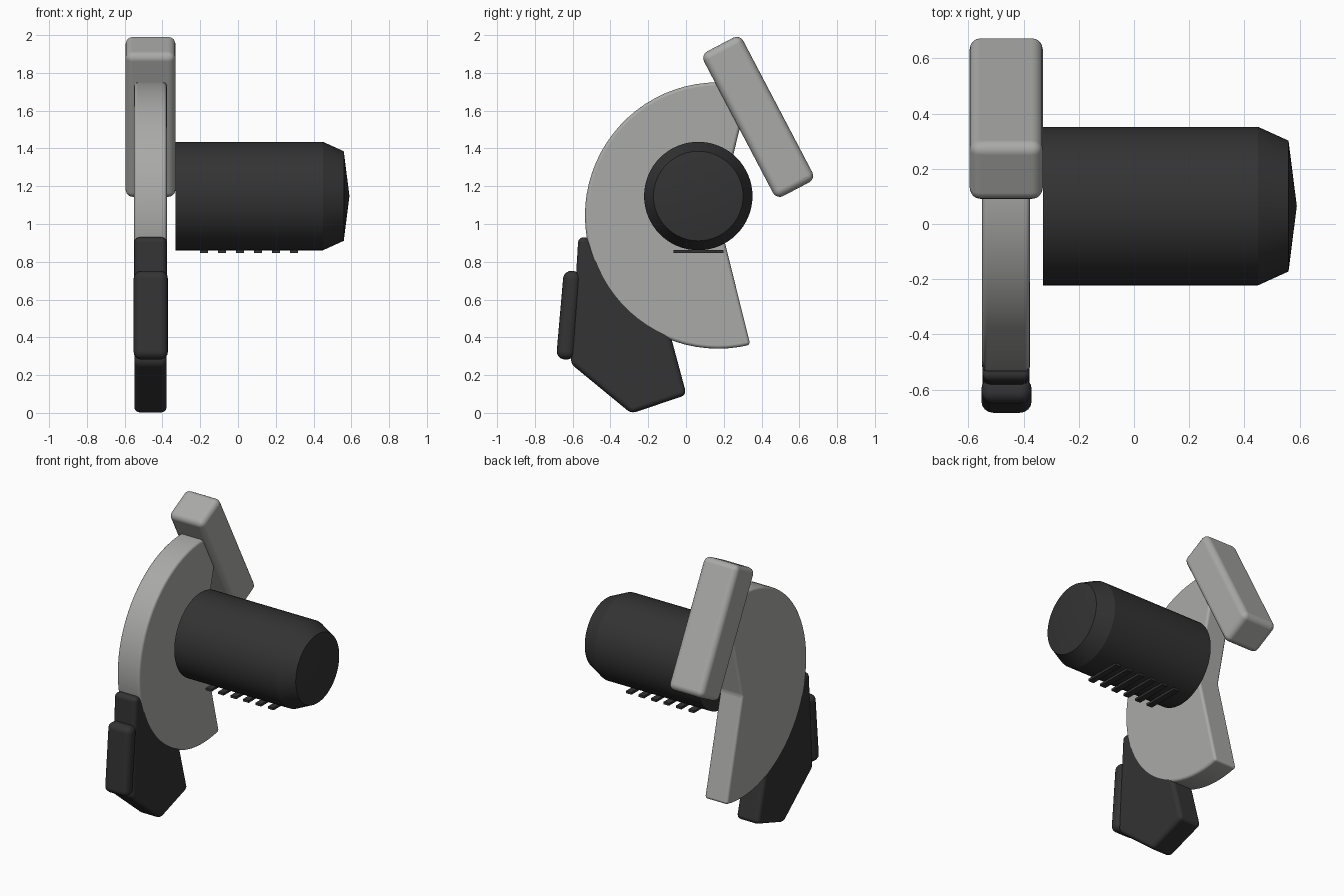
import bpy, bmesh
from math import radians, cos, sin, pi

cube = bpy.data.objects.get("Cube")
if cube:
    bpy.data.objects.remove(cube, do_unlink=True)


def material(name, colour):
    m = bpy.data.materials.new(name)
    m.use_nodes = True
    m.diffuse_color = (*colour, 1)
    bsdf = m.node_tree.nodes["Principled BSDF"]
    bsdf.inputs["Base Color"].default_value = (*colour, 1)
    bsdf.inputs["Roughness"].default_value = 0.6
    return m


light = material("light grey", (0.40, 0.40, 0.39))
dark = material("dark grey", (0.033, 0.033, 0.033))


def finish(name, bm, mat, bevel=0, segments=3):
    """Turn a bmesh into a bevelled, smooth-shaded object."""
    bmesh.ops.recalc_face_normals(bm, faces=bm.faces)
    mesh = bpy.data.meshes.new(name)
    bm.to_mesh(mesh)
    bm.free()
    mesh.materials.append(mat)
    ob = bpy.data.objects.new(name, mesh)
    bpy.context.collection.objects.link(ob)
    bpy.ops.object.select_all(action="DESELECT")
    bpy.context.view_layer.objects.active = ob
    ob.select_set(True)
    if bevel:
        mod = ob.modifiers.new("rounded edges", "BEVEL")
        mod.width = bevel
        mod.segments = segments
        mod.limit_method = "ANGLE"
        mod.angle_limit = radians(25)
        mod.harden_normals = True
    bpy.ops.object.shade_smooth_by_angle(angle=radians(30))
    return ob


def slab(name, outline, x0, x1, mat, bevel):
    """Extrude a (y, z) outline across x."""
    bm = bmesh.new()
    face = bm.faces.new([bm.verts.new((x0, y, z)) for y, z in outline])
    side = bmesh.ops.extrude_face_region(bm, geom=[face])["geom"]
    verts = [v for v in side if isinstance(v, bmesh.types.BMVert)]
    bmesh.ops.translate(bm, verts=verts, vec=(x1 - x0, 0, 0))
    return finish(name, bm, mat, bevel)


def box(name, centre, size, tilt, mat, bevel):
    bm = bmesh.new()
    bmesh.ops.create_cube(bm, size=1)
    bmesh.ops.scale(bm, verts=bm.verts, vec=size)
    ob = finish(name, bm, mat, bevel, 4)
    ob.location = centre
    ob.rotation_euler.x = radians(tilt)
    return ob


# Sector plate: a disc with a wedge removed at the back
cy, cz, r, steps = 0.17, 1.045, 0.705, 44
outline = [(cy, cz)]
for i in range(steps + 1):
    a = radians(76 + 208 * i / steps)
    outline.append((cy + r * cos(a), cz + r * sin(a)))
slab("sector_plate", outline, -0.55, -0.377, light, 0.018)

# Tilted block capping the upper end of the plate
box("upper_block", (0.382, 1.567, 0), (0.265, 0.235, 0.865), 27.7, light, 0.04).location = (-0.463, 0.382, 1.567)

# Lower foot, tucked into the plate rim
foot = [(-0.57, 0.93), (-0.515, 0.93), (-0.47, 0.83), (-0.16, 0.7),
        (0.003, 0.095), (-0.29, -0.003), (-0.61, 0.26)]
slab("lower_foot", foot, -0.549, -0.378, dark, 0.03)

# Rounded pad on the front of the foot
box("foot_pad", (-0.462, -0.62, 0.517), (0.182, 0.095, 0.47), -5, dark, 0.042)

# Side drum: revolved profile of (x, radius) along x
profile = [(-0.33, 0.287), (0.45, 0.287), (0.56, 0.237)]
sides = 64
bm = bmesh.new()
rings = [[bm.verts.new((x, 0.065 + rad * cos(2 * pi * i / sides),
                        1.148 + rad * sin(2 * pi * i / sides)))
          for i in range(sides)] for x, rad in profile]
for a, b in zip(rings, rings[1:]):
    for i in range(sides):
        j = (i + 1) % sides
        bm.faces.new((a[i], a[j], b[j], b[i]))
bm.faces.new(rings[0])
tip = bm.verts.new((0.59, 0.065, 1.148))
for i in range(sides):
    bm.faces.new((rings[-1][i], rings[-1][(i + 1) % sides], tip))
drum = finish("side_drum", bm, dark)
bpy.ops.object.shade_smooth_by_angle(angle=radians(15))

# Row of thin slats under the drum
for k in range(6):
    box(f"drum_slat_{k + 1}", (-0.179 + 0.095 * k, 0.067, 0.854),
        (0.042, 0.265, 0.016), 0, dark, 0)
